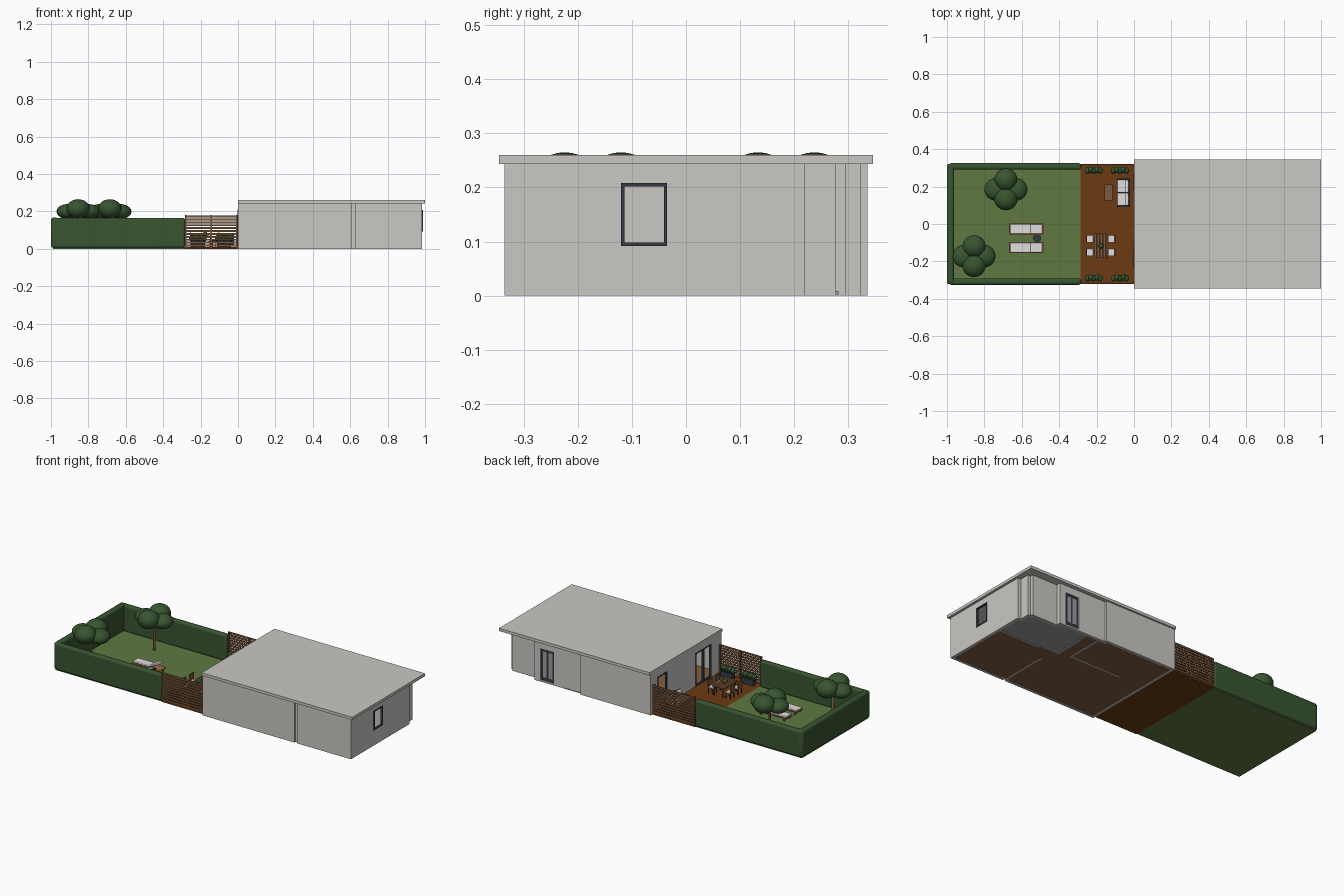
import bpy
import bmesh
from mathutils import Matrix, Vector

cube = bpy.data.objects.get("Cube")
if cube:
    bpy.data.objects.remove(cube, do_unlink=True)


def material(name, *rgb):
    m = bpy.data.materials.new(name)
    m.use_nodes = True
    m.diffuse_color = (*rgb, 1)
    m.node_tree.nodes["Principled BSDF"].inputs["Base Color"].default_value = (*rgb, 1)
    return m


plaster = material("pale plaster", .59, .58, .55)
dark = material("dark frame", .035, .042, .055)
leaf = material("hedge green", .04, .09, .03)
grass = material("lawn green", .115, .19, .055)
decking = material("deck orange brown", .15, .043, .006)
wood = material("slat wood", .21, .1, .045)
boards = material("floor brown", .22, .11, .055)
tile = material("grey tile", .34, .34, .34)
white = material("white cushion", .75, .74, .72)
orange = material("warm timber", .36, .15, .06)


def finish(bm, name, mat, bevel=0, segments=3, smooth=False):
    mesh = bpy.data.meshes.new(name)
    bm.to_mesh(mesh)
    bm.free()
    ob = bpy.data.objects.new(name, mesh)
    bpy.context.collection.objects.link(ob)
    mesh.materials.append(mat)
    if bevel:
        mod = ob.modifiers.new("rounded edges", "BEVEL")
        mod.width, mod.segments = bevel, segments
    if smooth:
        bpy.ops.object.select_all(action="DESELECT")
        ob.select_set(True)
        bpy.context.view_layer.objects.active = ob
        bpy.ops.object.shade_smooth_by_angle()
    return ob


def boxes(name, mat, spans, **kw):
    """One object from boxes given as (x0, x1, y0, y1, z0, z1)."""
    bm = bmesh.new()
    for a, b, c, d, e, f in spans:
        place = Matrix.Translation(((a + b) / 2, (c + d) / 2, (e + f) / 2))
        bmesh.ops.create_cube(bm, size=1, matrix=place @ Matrix.Diagonal((b - a, d - c, f - e, 1)))
    return finish(bm, name, mat, **kw)


def blobs(name, mat, items, detail=16):
    """Ellipsoids given as (centre, radii)."""
    bm = bmesh.new()
    for centre, radii in items:
        bmesh.ops.create_uvsphere(bm, u_segments=detail, v_segments=detail // 2 + 2, radius=1,
                                  matrix=Matrix.Translation(centre) @ Matrix.Diagonal((*radii, 1)))
    return finish(bm, name, mat, smooth=True)


def post(name, mat, x, y, z0, z1, radius):
    bm = bmesh.new()
    bmesh.ops.create_cone(bm, cap_ends=True, segments=12, radius1=radius, radius2=radius,
                          depth=z1 - z0, matrix=Matrix.Translation((x, y, (z0 + z1) / 2)))
    return finish(bm, name, mat, smooth=True)


# House walls: stepped outline raised and thickened inwards
outline = [(0, -.335), (.61, -.335), (.61, -.325), (.625, -.325), (.625, -.335), (.985, -.335),
           (.985, .22), (.965, .22), (.965, .277), (.945, .277), (.945, .295), (.78, .295),
           (.78, .322), (.47, .322), (.47, .335), (0, .335)]
bm = bmesh.new()
low = [bm.verts.new((x, y, 0)) for x, y in outline]
high = [bm.verts.new((x, y, .244)) for x, y in outline]
for i in range(len(low)):
    j = (i + 1) % len(low)
    bm.faces.new((low[i], low[j], high[j], high[i]))
walls = finish(bm, "house_walls", plaster)
thick = walls.modifiers.new("thickness", "SOLIDIFY")
thick.thickness, thick.offset, thick.use_even_offset = .015, -1, True

# Openings: (x0, x1, y0, y1, z0, z1)
side_window = (.955, 1.0, -.12, -.035, .092, .208)
garden_window = (-.02, .03, .18, .27, .09, .205)
garden_door = (-.02, .03, -.24, -.09, .012, .21)
back_door = (.65, .74, .29, .34, .01, .2)
cutter = boxes("opening_cutter", plaster, [side_window, garden_window, garden_door, back_door])
cutter.hide_render = True
cut = walls.modifiers.new("openings", "BOOLEAN")
cut.object, cut.solver = cutter, "EXACT"
bpy.context.view_layer.objects.active = walls
for mod in list(walls.modifiers):
    bpy.ops.object.modifier_apply(modifier=mod.name)
bpy.data.objects.remove(cutter, do_unlink=True)


def frame_x(name, x, span, mullion=False):
    """Frame in a wall that faces along x."""
    _, _, c, d, e, f = span
    a, b, t = x - .006, x + .006, .006
    bars = [(a, b, c, c + t, e, f), (a, b, d - t, d, e, f),
            (a, b, c, d, e, e + t), (a, b, c, d, f - t, f)]
    if mullion:
        mid = (c + d) / 2
        bars.append((a, b, mid - t, mid + t, e, f))
    boxes(name, dark, bars)


frame_x("side_window_frame", .982, side_window)
frame_x("garden_window_frame", .004, garden_window)
frame_x("garden_door_frame", .004, garden_door, True)
boxes("back_door", dark, [(.65, .74, .308, .316, .01, .2)])
boxes("back_door_panels", tile, [(.664, .69, .315, .318, .03, .185), (.7, .726, .315, .318, .03, .185)])

# Roof slab, floors and inner walls
boxes("roof", plaster, [(0, 1, -.345, .345, .243, .26)])
boxes("house_floor", boards, [(.012, .972, -.322, .06, .002, .009), (.012, .58, .06, .322, .002, .009)])
boxes("tiled_floor", tile, [(.58, .95, .06, .282, .002, .009), (.58, .77, .282, .31, .002, .009),
                            (.95, .972, .06, .208, .002, .009)])
boxes("inner_walls", plaster, [(.61, .62, -.322, -.03, 0, .243), (.17, .51, .08, .09, 0, .243),
                               (.5, .51, .09, .31, 0, .243), (.575, .585, .06, .25, 0, .243),
                               (.7, .972, .05, .06, 0, .243)])

# Garden ground
boxes("lawn", grass, [(-.99, -.285, -.315, .315, 0, .01)])
boxes("deck", decking, [(-.285, 0, -.32, .32, 0, .01)])

# Hedges
for side, s in (("front", -1), ("back", 1)):
    boxes(side + "_hedge", leaf, [(-.99, -.283, s * .308 - .017, s * .308 + .017, .005, .165)],
          bevel=.012, smooth=True)
boxes("end_hedge", leaf, [(-1, -.962, -.322, .322, .005, .167)], bevel=.013, smooth=True)

# Slatted fences beside the deck
for side, s in (("front", -1), ("back", 1)):
    y = s * .319
    boxes(side + "_fence_slats", wood, [(-.283, -.004, y - .003, y + .003, .012 + i * .0155, .0225 + i * .0155)
                                        for i in range(11)])
    boxes(side + "_fence_posts", wood, [(x - .004, x + .004, y - s * .008 - .004, y - s * .008 + .004, .01, .18)
                                        for x in (-.279, -.1435, -.008)])

# Trees with four rounded crowns
for label, x, y in (("far", -.685, .185), ("near", -.855, -.172)):
    post(label + "_tree_trunk", orange, x, y, .01, .2, .007)
    side = [(Vector((x + s * .055, y, .199)), (.06, .06, .04)) for s in (-1, 1)]
    end = [(Vector((x, y + s * .052, .214)), (.062, .06, .051)) for s in (-1, 1)]
    blobs(label + "_tree_crown", leaf, side + end, 24)

# Sun loungers with a small round table between them
for label, y in (("left", -.026), ("right", -.126)):
    boxes(label + "_lounger_frame", orange, [(-.667, -.48, y - .03, y + .03, .026, .032)] +
          [(x, x + .006, y + s * .025 - .003, y + s * .025 + .003, .01, .028)
           for x in (-.655, -.5) for s in (-1, 1)])
    boxes(label + "_lounger_cushion", white, [(-.663, -.552, y - .026, y + .026, .032, .042)], bevel=.004)
    back = boxes(label + "_lounger_back", white, [(0, .068, -.026, .026, 0, .01)], bevel=.004)
    back.location = (-.55, y, .034)
    back.rotation_euler.y = -.45
post("lounger_table_leg", dark, -.518, -.076, .01, .04, .006)
post("lounger_table_top", dark, -.518, -.076, .04, .046, .021)

# Dining table and chairs
boxes("dining_table", wood, [(-.213 + i * .0155, -.2 + i * .0155, -.183, -.05, .064, .07) for i in range(5)] +
      [(x, x + .007, y, y + .007, .01, .064) for x in (-.208, -.149) for y in (-.175, -.064)])
blobs("table_plant", leaf, [((-.176, -.117, .078), (.014, .014, .014))])
for i, (s, y) in enumerate([(s, y) for s in (-1, 1) for y in (-.08, -.152)], 1):
    x = -.178 + s * .057
    edge = x + s * .018
    boxes(f"chair_{i}_seat", white, [(x - .018, x + .018, y - .02, y + .02, .042, .049)], bevel=.003)
    boxes(f"chair_{i}_frame", dark, [(x + p * .015 - .002, x + p * .015 + .002, y + q * .017 - .002,
                                     y + q * .017 + .002, .01, .042) for p in (-1, 1) for q in (-1, 1)])
    boxes(f"chair_{i}_back", wood, [(edge - .003, edge + .003, y - .02, y + .02, .049, .088)])

# Sofa and coffee table
boxes("sofa_frame", dark, [(-.09, -.022, .092, .242, .016, .03), (-.03, -.022, .092, .242, .03, .075),
                           (-.088, -.022, .092, .098, .03, .052), (-.088, -.022, .236, .242, .03, .052)])
boxes("sofa_cushions", white, [(-.092, -.042, y, y + .067, .03, .046) for y in (.099, .168)] +
      [(-.046, -.03, y, y + .067, .044, .08) for y in (.099, .168)], bevel=.005)
boxes("coffee_table", wood, [(-.157, -.115, .125, .212, .036, .042)] +
      [(x, x + .005, y, y + .005, .01, .036) for x in (-.153, -.124) for y in (.13, .202)])

# Planters with clustered leaves
for i, (x, s) in enumerate([(x, s) for x in (-.215, -.075) for s in (-1, 1)], 1):
    y = s * .288
    boxes(f"planter_{i}", dark, [(x - .038, x + .038, y - .014, y + .014, .01, .045)])
    blobs(f"planter_{i}_leaves", leaf, [((x + k * .017, y + (k % 2) * .006 - .003, .056 + (k % 2) * .006),
                                         (.014, .019, .018)) for k in range(-2, 3)], 10)
